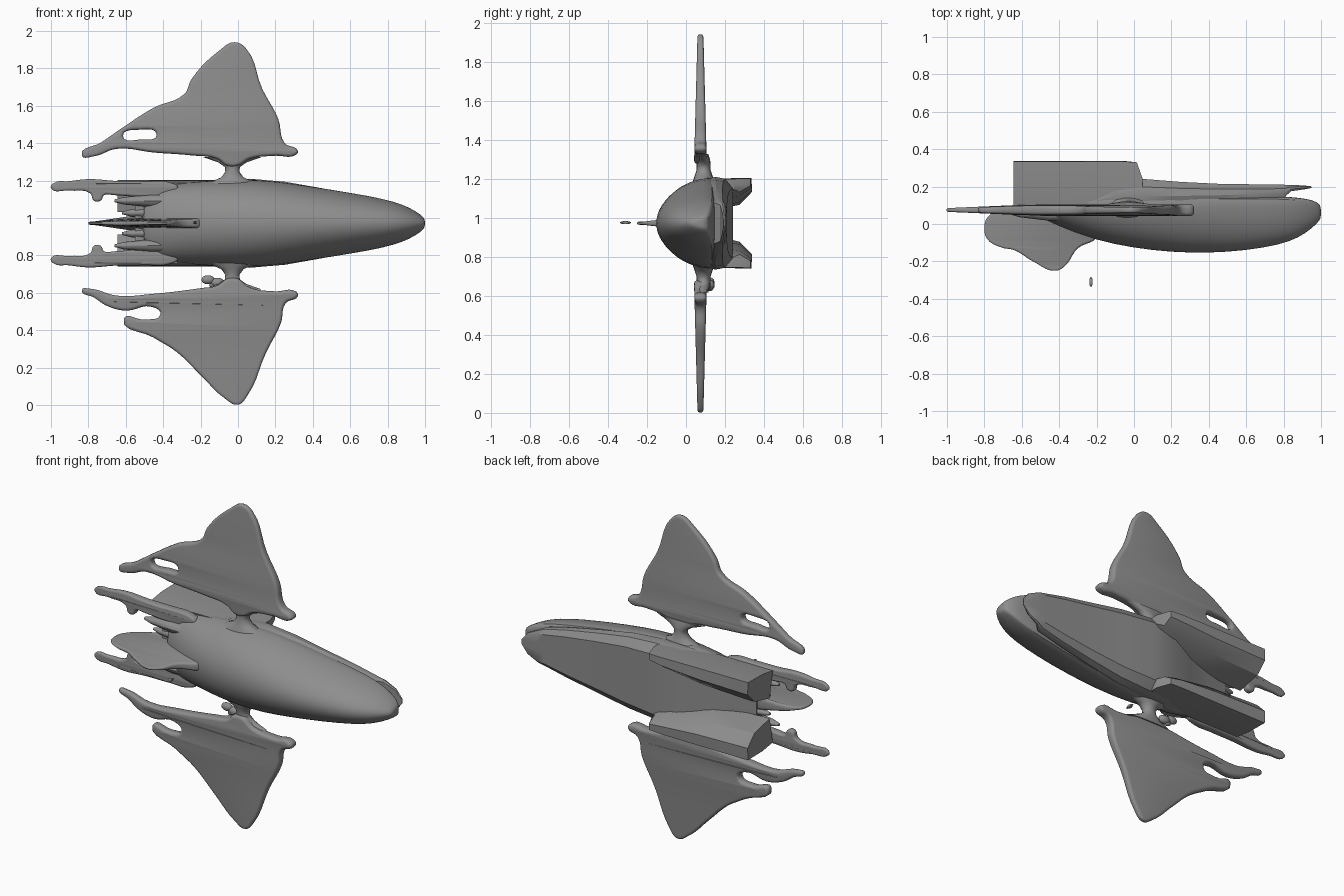
import bpy, bmesh, math
from mathutils import Vector

if "Cube" in bpy.data.objects:
    bpy.data.objects.remove(bpy.data.objects["Cube"])

ZC = 0.972  # centre line height
GREY = bpy.data.materials.new("dark_grey")
GREY.diffuse_color = (.27, .27, .27, 1)
GREY.use_nodes = True
GREY.node_tree.nodes["Principled BSDF"].inputs["Base Color"].default_value = GREY.diffuse_color


def finish(name, bm, angle=35, subsurf=0):
    bmesh.ops.remove_doubles(bm, verts=bm.verts, dist=0.0004)
    bmesh.ops.recalc_face_normals(bm, faces=bm.faces)
    me = bpy.data.meshes.new(name)
    bm.to_mesh(me)
    bm.free()
    me.materials.append(GREY)
    ob = bpy.data.objects.new(name, me)
    bpy.context.collection.objects.link(ob)
    bpy.ops.object.select_all(action='DESELECT')
    ob.select_set(True)
    bpy.context.view_layer.objects.active = ob
    bpy.ops.object.shade_smooth_by_angle(angle=math.radians(angle))
    if subsurf:
        m = ob.modifiers.new("smooth", 'SUBSURF')
        m.levels = m.render_levels = subsurf
    return ob


def loft(name, rings, **kw):
    bm = bmesh.new()
    vs = [[bm.verts.new(p) for p in r] for r in rings]
    n = len(vs[0])
    for a, b in zip(vs, vs[1:]):
        for i in range(n):
            j = (i + 1) % n
            bm.faces.new((a[i], a[j], b[j], b[i]))
    bm.faces.new(vs[0])
    bm.faces.new(vs[-1])
    return finish(name, bm, **kw)


def sheet(name, outlines, half, place):
    """Rounded-edge flat panel from smooth outlines; place maps (u, v, w) to space."""
    cu = bpy.data.curves.new("tmp", 'CURVE')
    cu.dimensions, cu.fill_mode = '2D', 'BOTH'
    cu.resolution_u, cu.bevel_resolution = 5, 2
    cu.bevel_depth, cu.extrude, cu.offset = half * 0.6, half * 0.4, -half * 0.6
    for pts in outlines:
        sp = cu.splines.new('BEZIER')
        sp.bezier_points.add(len(pts) - 1)
        sp.use_cyclic_u = True
        for bp, (u, v) in zip(sp.bezier_points, pts):
            bp.co = (u, v, 0)
            bp.handle_left_type = bp.handle_right_type = 'AUTO'
    tmp = bpy.data.objects.new("tmp", cu)
    bpy.context.collection.objects.link(tmp)
    me = bpy.data.meshes.new_from_object(tmp.evaluated_get(bpy.context.evaluated_depsgraph_get()))
    bpy.data.objects.remove(tmp)
    bm = bmesh.new()
    bm.from_mesh(me)
    bpy.data.meshes.remove(me)
    for v in bm.verts:
        v.co = Vector(place(*v.co))
    return finish(name, bm, angle=50)


def ellipse_x(x, y, z, ry, rz, n=12):
    return [(x, y + ry * math.sin(2 * math.pi * i / n), z + rz * math.cos(2 * math.pi * i / n)) for i in range(n)]


# Domed hull: x, half width, front y, back y
hull = [(-.52, .17, .045, .11), (-.42, .205, -.005, .13), (-.22, .225, -.085, .14), (0, .24, -.13, .14),
        (.2, .228, -.152, .14), (.4, .197, -.157, .14), (.6, .165, -.143, .14), (.78, .132, -.112, .14),
        (.88, .102, -.075, .13), (.95, .066, -.025, .12), (.99, .036, .015, .10), (1.0, .018, .035, .08)]
rings = []
for x, hw, yf, yb in hull:
    arc = [math.pi * i / 18 for i in range(19)]
    r = [(x, yb - (yb - yf) * math.sin(a), ZC + hw * math.cos(a)) for a in arc]
    r += [(x, yb + .01, ZC + hw * k) for k in (-.8, -.3, .3, .8)]
    rings.append(r)
loft("hull_dome", rings, subsurf=1)

# Flat underside plate, splitting from the nose at its tip
belly = [(-.55, .19, .07, .12), (-.4, .2, .07, .145), (-.25, .215, .08, .18), (-.1, .232, .1, .235),
         (.06, .238, .1, .24), (.25, .222, .11, .225), (.45, .187, .12, .215), (.65, .15, .13, .212),
         (.8, .115, .14, .21), (.84, .1, .175, .209), (.91, .065, .185, .206), (.95, .015, .193, .201)]
prof = [(.93, 0), (1, .35), (.96, .7), (.75, 1), (.25, 1)]
loft("belly_plate", [[(x, y0 + (y1 - y0) * t, ZC + hw * s) for s, t in
                      prof + [(-s, t) for s, t in reversed(prof)]] for x, hw, y0, y1 in belly], angle=30)

# Engine blocks under the rear, left and right
block = [(.06, .13), (.215, .1), (.23, .2), (.232, .335), (.16, .338), (.095, .275)]
for side, s in (("upper", 1), ("lower", -1)):
    r = []
    for x, inner, ytop in ((-.645, 1, 1), (-.6, 1, 1), (-.3, .9, 1), (-.06, .65, 1), (.015, .5, .97), (.045, .4, .72)):
        r.append([(x, min(y, .34 * ytop), ZC + s * (.225 - (.225 - o) * inner)) for o, y in block])
    loft(side + "_engine_block", r, angle=30)

    # Rear boom with a small hooked bump, thinning to its tip
    boom = [(-1, .188), (-.99, .212), (-.9, .225), (-.8, .236), (-.65, .226), (-.5, .224), (-.36, .217),
            (-.32, .19), (-.36, .15), (-.5, .14), (-.66, .15), (-.715, .15), (-.735, .12), (-.77, .12),
            (-.79, .16), (-.9, .175)]
    sheet(side + "_boom", [boom], .022,
          lambda u, v, w: (u, .075 + w * min(1.2, .45 + (u + 1) * 2), ZC + s * v))

    # Ragged exhaust spikes between the booms
    for k, (off, tip, y) in enumerate(((.055, -.62, .09), (.12, -.66, .06), (.165, -.6, .1))):
        loft(f"{side}_exhaust_spike_{k}", [ellipse_x(x, y, ZC + s * off, .03 * ry, f) for x, f, ry in
                                          ((tip, .007, .3), (tip + .05, .02, .8), (tip + .2, .034, 1.4),
                                           (-.25, .03, 1.4))])

    # Waisted wing mount
    mount = [(.17, .2, .07), (.215, .13, .055), (.245, .06, .045), (.275, .038, .035), (.3, .04, .035),
             (.325, .075, .034), (.355, .16, .024)]
    loft(side + "_wing_mount", [[(-.03 + rx * math.cos(a), .09 + ry * math.sin(a), ZC + s * h)
                                for a in [math.pi * i / 10 for i in range(20)]] for h, rx, ry in mount], angle=50)


def wing_place(u, v, w):
    # Thinner toward the wing tip and toward the trailing prongs
    taper = 1.1 - .6 * max(0, abs(v - ZC) - .3) / .67
    return (u, .074 + w * taper * min(1, max(.5, 1 + (u + .5) * 1.5)), v)


# Upper wing with slot near the trailing tip
upper = [(-.835, 1.335), (-.73, 1.405), (-.6, 1.495), (-.45, 1.59), (-.285, 1.665), (-.25, 1.74), (-.1, 1.895),
         (-.02, 1.94), (.04, 1.91), (.13, 1.69), (.215, 1.53), (.25, 1.4), (.32, 1.36), (.31, 1.338),
         (.2, 1.333), (.06, 1.315), (.0, 1.28), (-.06, 1.28), (-.11, 1.315), (-.25, 1.335), (-.45, 1.35),
         (-.65, 1.37), (-.77, 1.33)]
slot = [(-.615, 1.438), (-.53, 1.472), (-.435, 1.445), (-.52, 1.42)]
sheet("upper_wing", [upper, slot], .03, wing_place)

# Lower wing with open notch
lower = [(-.835, .615), (-.79, .622), (-.65, .585), (-.45, .595), (-.2, .625), (-.11, .64), (-.06, .675),
         (0, .675), (.06, .63), (.2, .608), (.31, .607), (.32, .582), (.255, .545), (.23, .44), (.15, .28),
         (.05, .05), (0, .002), (-.07, .035), (-.2, .16), (-.33, .285), (-.45, .36), (-.61, .462), (-.5, .457),
         (-.415, .485), (-.46, .525), (-.6, .505), (-.7, .53), (-.77, .575)]
sheet("lower_wing", [lower], .03, wing_place)

# Central dorsal fin, thicker toward its root
fin = [(-.8, -.02), (-.785, -.08), (-.71, -.125), (-.64, -.14), (-.54, -.2), (-.42, -.25), (-.37, -.225),
       (-.3, -.13), (-.2, -.075), (-.15, .06), (-.4, .1), (-.65, .1), (-.78, .04)]
sheet("dorsal_fin", [fin], .02, lambda u, v, w: (
    u, v, ZC + w * (.4 + max(0, v + .22) * 6) * min(1, max(.25, (u + .85) * 3))))

# Detached chip above the fin
loft("fin_chip", [ellipse_x(x, -.31, ZC + .003, .03 * f, .008) for x, f in ((-.238, .5), (-.23, 1), (-.222, .5))])

# Small loose pieces by the lower mount
for k, (x, z, r) in enumerate(((-.16, .67, .03), (-.11, .655, .032), (-.13, .64, .02))):
    bm = bmesh.new()
    bmesh.ops.create_uvsphere(bm, u_segments=12, v_segments=8, radius=r)
    for v in bm.verts:
        v.co = Vector((x + v.co.x * 1.2, .125 + v.co.y * .7, z + v.co.z * .8))
    finish(f"mount_fragment_{k}", bm)
